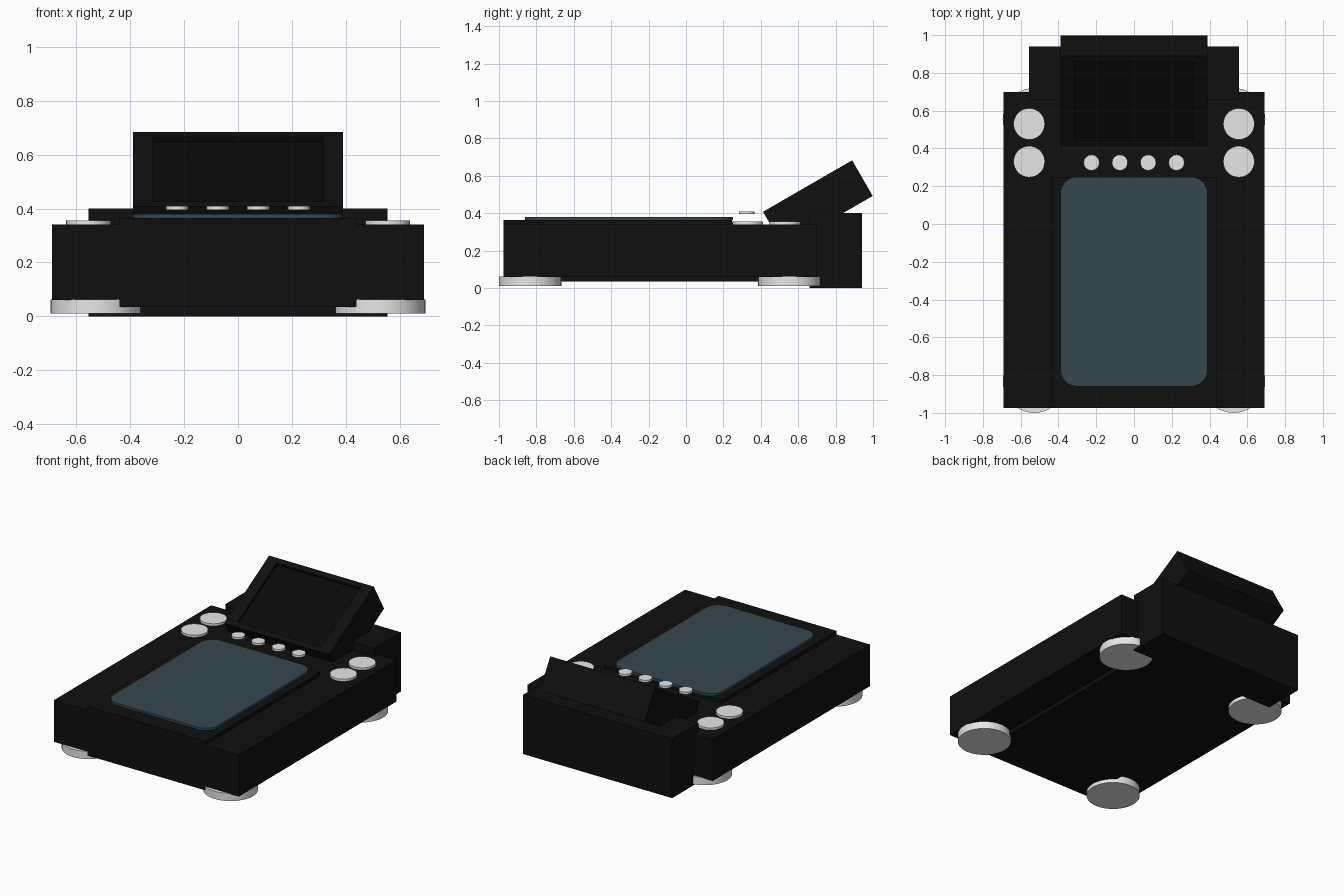
import bpy, bmesh, math
from mathutils import Matrix, Vector

cube = bpy.data.objects.get("Cube")
if cube:
    bpy.data.objects.remove(cube, do_unlink=True)


def material(name, r, g, b):
    m = bpy.data.materials.new(name)
    m.use_nodes = True
    m.diffuse_color = (r, g, b, 1)
    bsdf = next(n for n in m.node_tree.nodes if n.type == 'BSDF_PRINCIPLED')
    bsdf.inputs["Base Color"].default_value = (r, g, b, 1)
    return m


black = material("black_plastic", 0.005, 0.005, 0.005)
dark = material("dark_display", 0.003, 0.003, 0.003)
silver = material("light_silver", 0.8, 0.8, 0.8)
slate = material("slate_blue", 0.036, 0.061, 0.078)


def finish(name, bm, *mats):
    mesh = bpy.data.meshes.new(name)
    bmesh.ops.recalc_face_normals(bm, faces=bm.faces)
    bm.to_mesh(mesh)
    bm.free()
    for m in mats:
        mesh.materials.append(m)
    ob = bpy.data.objects.new(name, mesh)
    bpy.context.collection.objects.link(ob)
    return ob


def box_mesh(lo, hi):
    lo, hi = Vector(lo), Vector(hi)
    bm = bmesh.new()
    bmesh.ops.create_cube(bm, size=1, matrix=Matrix.Translation((lo + hi) / 2)
                          @ Matrix.Diagonal((*(hi - lo), 1)))
    return bm


def box(name, lo, hi, mat):
    return finish(name, box_mesh(lo, hi), mat)


def disc(name, x, y, z0, z1, radius, sides):
    bm = bmesh.new()
    bmesh.ops.create_cone(bm, cap_ends=True, segments=sides, radius1=radius,
                          radius2=radius, depth=z1 - z0,
                          matrix=Matrix.Translation((x, y, (z0 + z1) / 2)))
    ob = finish(name, bm, silver)
    bpy.ops.object.select_all(action='DESELECT')
    ob.select_set(True)
    bpy.context.view_layer.objects.active = ob
    bpy.ops.object.shade_smooth_by_angle(angle=math.radians(40))
    return ob


FRONT, BACK = -0.975, 0.70

# Main body: deeper centre slab between two shallower side blocks
box("body_centre", (-0.44, FRONT, 0.035), (0.44, BACK, 0.34), black)
box("right_side_block", (-0.69, FRONT, 0.06), (-0.44, BACK, 0.34), black)
box("left_side_block", (0.44, FRONT, 0.06), (0.69, BACK, 0.34), black)
box("top_plate", (-0.44, FRONT, 0.34), (0.44, 0.245, 0.365), black)
box("rear_housing", (-0.555, 0.66, 0), (0.555, 0.94, 0.40), black)

# Rounded touch surface
bm = box_mesh((-0.39, -0.86, 0.365), (0.39, 0.25, 0.38))
corners = [e for e in bm.edges
           if abs(e.verts[0].co.z - e.verts[1].co.z) > 0.01]
bmesh.ops.bevel(bm, geom=corners, offset=0.09, segments=8, profile=0.5,
                affect='EDGES')
finish("touch_surface", bm, slate)

# Tilted display with a recessed panel
length, thick = 0.55, 0.22
bm = box_mesh((-0.39, 0, -thick), (0.39, length, 0))
top = max(bm.faces, key=lambda f: f.calc_center_median().z)
bmesh.ops.inset_region(bm, faces=[top], thickness=0.05)
for v in top.verts:
    v.co.x *= 0.315 / abs(v.co.x)
panel = bmesh.ops.extrude_discrete_faces(bm, faces=[top])["faces"][0]
bmesh.ops.translate(bm, verts=panel.verts, vec=(0, 0, -0.02))
panel.material_index = 1
bm.transform(Matrix.Translation((0, 0.412, 0.408))
             @ Matrix.Rotation(math.radians(30), 4, 'X'))
finish("tilted_display", bm, black, dark)

# Row of small buttons
for i in range(4):
    disc(f"small_button_{i + 1}", -0.225 + 0.15 * i, 0.325, 0.395, 0.41,
         0.042, 16)

# Large buttons and feet on both sides
for side, sx in (("right", -1), ("left", 1)):
    for place, y in (("front", 0.33), ("rear", 0.53)):
        disc(f"{side}_{place}_button", sx * 0.555, y, 0.335, 0.355, 0.083, 32)
    for place, y in (("front", -0.833), ("rear", 0.553)):
        disc(f"{side}_{place}_foot", sx * 0.528, y, 0.01, 0.062, 0.167, 40)
